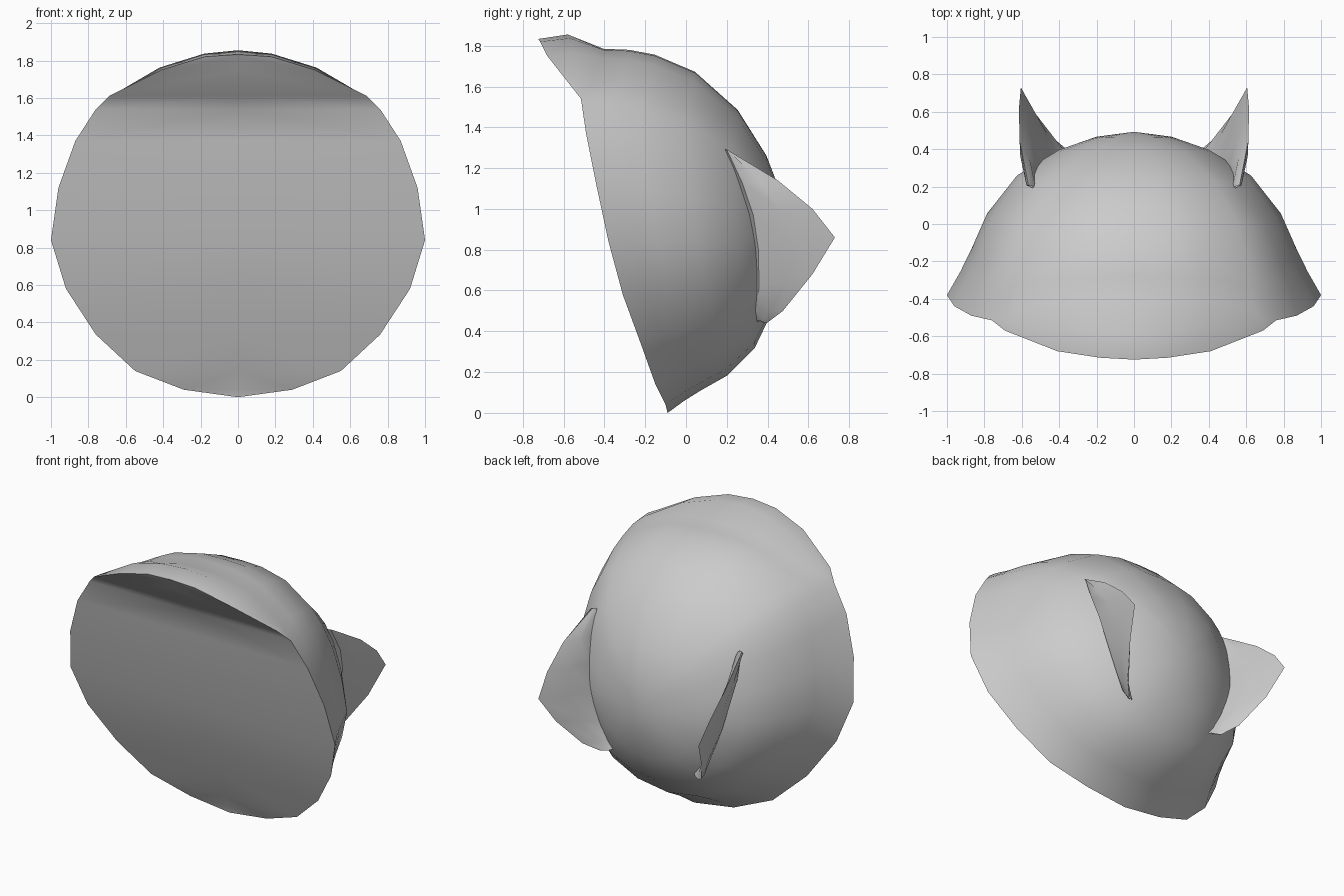
import bpy, bmesh, math
from mathutils import Vector

if "Cube" in bpy.data.objects:
    bpy.data.objects.remove(bpy.data.objects["Cube"])


def finish(bm, name, angle=40):
    """Mirror across x, weld, and turn into a smooth-by-angle object."""
    bmesh.ops.mirror(bm, geom=bm.verts[:] + bm.edges[:] + bm.faces[:],
                     axis='X', merge_dist=0.0005)
    bmesh.ops.remove_doubles(bm, verts=bm.verts[:], dist=0.0008)
    bmesh.ops.dissolve_degenerate(bm, edges=bm.edges[:], dist=0.0005)
    bmesh.ops.recalc_face_normals(bm, faces=bm.faces[:])
    me = bpy.data.meshes.new(name)
    bm.to_mesh(me)
    bm.free()
    ob = bpy.data.objects.new(name, me)
    bpy.context.collection.objects.link(ob)
    bpy.ops.object.select_all(action='DESELECT')
    ob.select_set(True)
    bpy.context.view_layer.objects.active = ob
    bpy.ops.object.shade_smooth_by_angle(angle=math.radians(angle))
    return ob


def loft(bm, rows):
    """Skin a list of equally long point rows with quads (or tris at poles)."""
    grid = [[bm.verts.new(p) for p in row] for row in rows]
    for a, b in zip(grid, grid[1:]):
        for i in range(len(a) - 1):
            bm.faces.new((a[i], a[i + 1], b[i + 1], b[i]))
    bmesh.ops.remove_doubles(bm, verts=bm.verts[:], dist=0.0005)


# half rim, bottom to side, up to the brim corner
rim = [Vector(p) for p in (
    (0, -.09, 0), (.29, -.10, .04), (.55, -.15, .14), (.76, -.22, .335),
    (.92, -.31, .58), (1, -.38, .84), (.96, -.44, 1.12), (.87, -.49, 1.37),
    (.76, -.515, 1.54))]
# brim: crease on the dome, arched middle, front edge
crease = [Vector(p) for p in ((.64, -.46, 1.615), (.38, -.415, 1.74),
                              (.17, -.405, 1.78), (0, -.405, 1.785))]
middle = [Vector(p) for p in ((.68, -.52, 1.61), (.42, -.54, 1.762),
                              (.18, -.57, 1.837), (0, -.58, 1.855))]
edge = [Vector(p) for p in ((.69, -.57, 1.61), (.41, -.68, 1.75),
                            (.18, -.715, 1.82), (0, -.725, 1.833))]

bm = bmesh.new()
# dome: rings shrinking from rim to pole; the top is fuller than the sides
pole = Vector((0, .493, .85))
rings = [(1, 1, 1), (.86, .93, .995), (.72, .87, .97), (.5, .785, .88),
         (.267, .625, .68), (.11, .40, .44), (.03, .2, .24), (0, 0, 0)]
base = rim + crease
rows = []
for depth, side, top in rings:
    row = []
    for p in base:
        w = max(0, (p.z - pole.z) / .94) ** 1.5
        s = side + (top - side) * w
        row.append(Vector((p.x * s, pole.y + (p.y - pole.y) * depth,
                           pole.z + (p.z - pole.z) * s)))
    rows.append(row)
loft(bm, rows)
# brim top
corner = [rim[-1]]
loft(bm, [corner + crease, corner + middle, corner + edge])
# closed front running up under the brim
outline = rim + edge
loft(bm, [outline, [Vector((0, p.y, p.z)) for p in outline]])
finish(bm, "cap_body")

# ears: thin curved fins between a base line on the dome and a pointed edge
ear_base = [Vector(p) for p in (
    (.56, .20, 1.29), (.58, .275, 1.13), (.56, .33, .97), (.52, .355, .8),
    (.45, .358, .62), (.385, .347, .5), (.355, .365, .45))]
ear_edge = [Vector(p) for p in (
    (.565, .21, 1.285), (.612, .45, 1.14), (.615, .62, 1.0), (.605, .73, .86),
    (.55, .62, .68), (.45, .475, .5), (.37, .395, .44))]
bm = bmesh.new()
bulge = [b.lerp(e, .5) + Vector((.012, 0, 0)) for b, e in zip(ear_base, ear_edge)]
inner = [b + Vector((-.05, -.02, 0)) for b in ear_base]
inner_mid = [b.lerp(e, .5) + Vector((-.012, 0, 0)) for b, e in zip(inner, ear_edge)]
loft(bm, [ear_base, bulge, ear_edge, inner_mid, inner, ear_base])
finish(bm, "ears")
